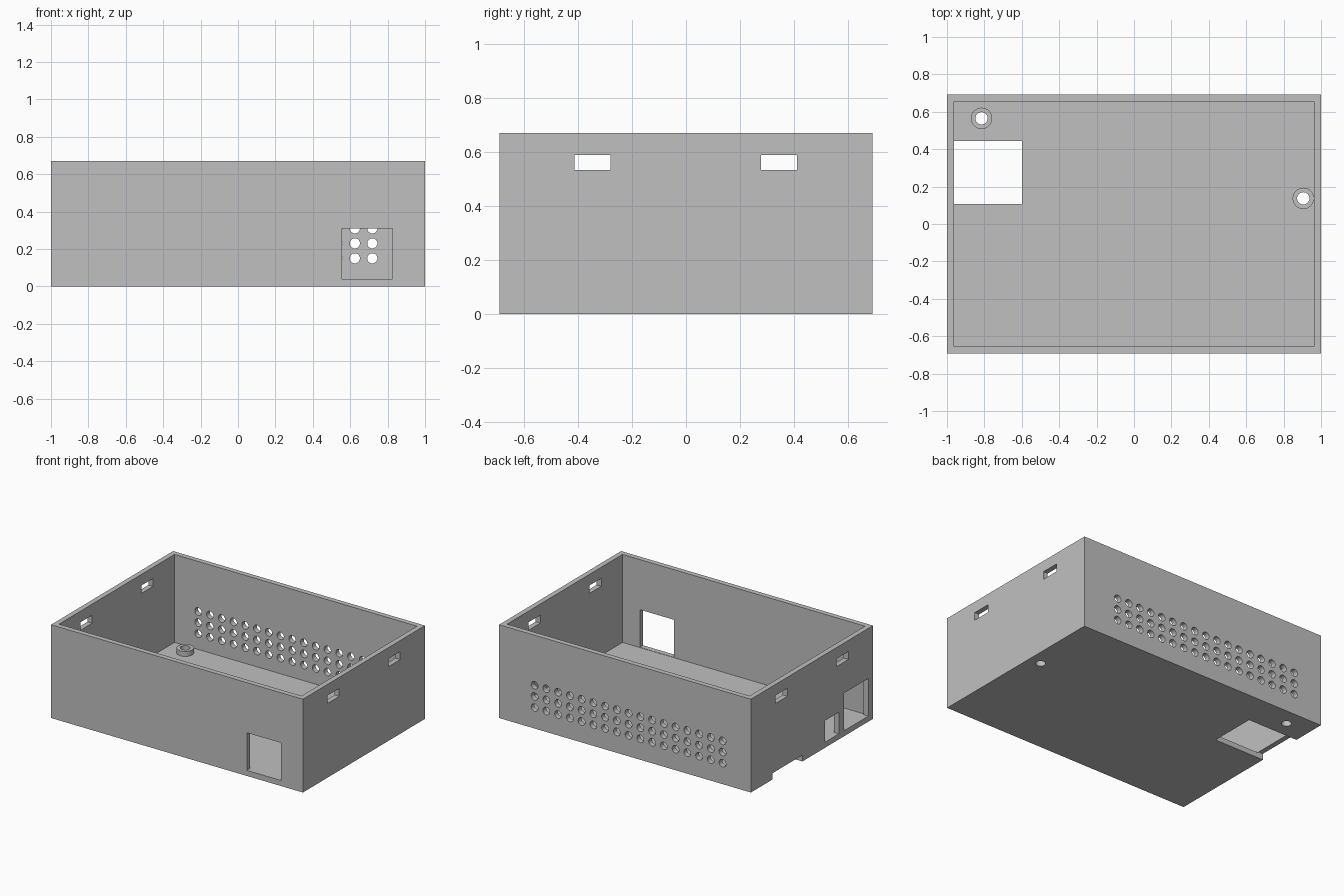
import bpy
import bmesh
from math import radians
from mathutils import Matrix, Vector

if "Cube" in bpy.data.objects:
    bpy.data.objects.remove(bpy.data.objects["Cube"], do_unlink=True)

HX, HY, HEIGHT = 1.0, 0.692, 0.67
WALL, FLOOR = 0.037, 0.038
BOSSES = [(-0.815, 0.565), (0.905, 0.137)]

grey = bpy.data.materials.new("plain grey")
grey.use_nodes = True
colour = (0.53, 0.53, 0.53, 1)
grey.diffuse_color = colour
grey.node_tree.nodes["Principled BSDF"].inputs["Base Color"].default_value = colour


def add_box(bm, x, y, z):
    """Box given as (low, high) ranges on each axis."""
    size = Vector((x[1] - x[0], y[1] - y[0], z[1] - z[0]))
    centre = Vector((sum(x), sum(y), sum(z))) / 2
    bmesh.ops.create_cube(bm, size=1, matrix=Matrix.Translation(centre) @ Matrix.Diagonal(size.to_4d()))


def add_cylinder(bm, centre, radius, depth, axis="Z"):
    turn = Matrix.Rotation(radians(90), 4, "X") if axis == "Y" else Matrix()
    bmesh.ops.create_cone(bm, cap_ends=True, segments=32, radius1=radius, radius2=radius,
                          depth=depth, matrix=Matrix.Translation(centre) @ turn)


def make_object(name, bm):
    mesh = bpy.data.meshes.new(name)
    bm.to_mesh(mesh)
    bm.free()
    mesh.materials.append(grey)
    obj = bpy.data.objects.new(name, mesh)
    bpy.context.collection.objects.link(obj)
    return obj


def activate(obj):
    bpy.ops.object.select_all(action="DESELECT")
    obj.select_set(True)
    bpy.context.view_layer.objects.active = obj


def cut(obj, bm):
    """Subtract the cutter shapes from the object, then discard them."""
    cutter = make_object("cutter", bm)
    cutter.hide_render = True
    mod = obj.modifiers.new("cut", "BOOLEAN")
    mod.operation, mod.solver, mod.object = "DIFFERENCE", "EXACT", cutter
    activate(obj)
    bpy.ops.object.modifier_apply(modifier=mod.name)
    bpy.data.objects.remove(cutter, do_unlink=True)


def finish(obj):
    activate(obj)
    bpy.ops.object.shade_smooth_by_angle(angle=radians(30))


# Open tray
bm = bmesh.new()
add_box(bm, (-HX, HX), (-HY, HY), (0, HEIGHT))
tray = make_object("enclosure_tray", bm)
bm = bmesh.new()
add_box(bm, (-HX + WALL, HX - WALL), (-HY + WALL, HY - WALL), (FLOOR, HEIGHT + 0.2))
cut(tray, bm)

# Floor opening with its notch under the left-hand wall
bm = bmesh.new()
add_box(bm, (-HX - 0.1, -0.6), (0.108, 0.445), (-0.1, 0.045))
cut(tray, bm)

# Connector windows and lid clip slots
bm = bmesh.new()
add_box(bm, (0.555, 0.825), (-HY - 0.1, -HY + 0.1), (0.04, 0.31))
for y, top in (((-0.64, -0.362), 0.31), ((-0.305, -0.147), 0.195)):
    add_box(bm, (-HX - 0.1, -HX + 0.1), y, (0.04, top))
for side in (-HX, HX):
    for y in (-0.347, 0.345):
        add_box(bm, (side - 0.1, side + 0.1), (y - 0.067, y + 0.067), (0.533, 0.59))
cut(tray, bm)

# Ventilation grid in the back wall and screw holes in the floor
bm = bmesh.new()
for column in range(17):
    for row in range(3):
        add_cylinder(bm, (0.718 - column * 0.0933, HY, 0.15 + row * 0.08), 0.027, 0.2, "Y")
for x, y in BOSSES:
    add_cylinder(bm, (x, y, 0), 0.033, 0.2)
cut(tray, bm)
finish(tray)

# Screw bosses
for number, (x, y) in enumerate(BOSSES, 1):
    bm = bmesh.new()
    add_cylinder(bm, (x, y, FLOOR + 0.018), 0.057, 0.036)
    boss = make_object(f"screw_boss_{number}", bm)
    bm = bmesh.new()
    add_cylinder(bm, (x, y, 0), 0.033, 0.4)
    cut(boss, bm)
    finish(boss)
